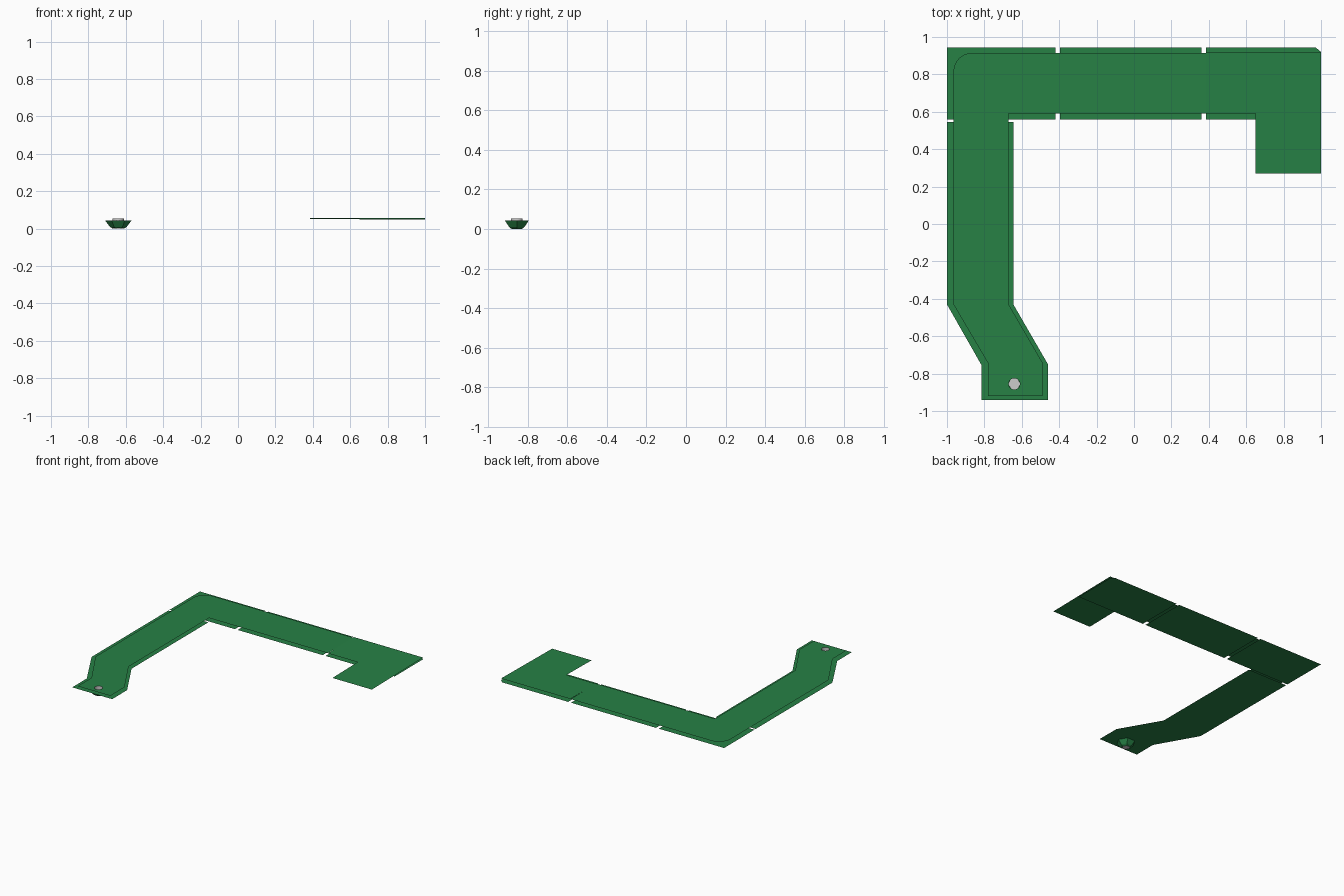
import bpy, bmesh, math

if "Cube" in bpy.data.objects:
    bpy.data.objects.remove(bpy.data.objects["Cube"])

green = bpy.data.materials.new("felt_green")
green.diffuse_color = (0.02, 0.22, 0.06, 1)
green.use_nodes = True
green.node_tree.nodes["Principled BSDF"].inputs["Base Color"].default_value = green.diffuse_color

LOW, TOP = 0.043, 0.054
HOLE = (-0.64, -0.855)


def ring(r, n, turn=0.0):
    return [(HOLE[0] + r * math.cos(turn + i * math.tau / n),
             HOLE[1] + r * math.sin(turn + i * math.tau / n)) for i in range(n)]


def finish(bm, name, mat):
    me = bpy.data.meshes.new(name)
    bm.to_mesh(me)
    bm.free()
    ob = bpy.data.objects.new(name, me)
    bpy.context.collection.objects.link(ob)
    if mat:
        me.materials.append(mat)
    return ob


def sheet(name, outline, z, hole=None):
    """Thin upward-facing sheet from an outline, optionally with a hole."""
    bm = bmesh.new()
    if hole:
        edges = []
        for loop in (outline, hole):
            vs = [bm.verts.new((x, y, z)) for x, y in loop]
            edges += [bm.edges.new((vs[i], vs[(i + 1) % len(vs)])) for i in range(len(vs))]
        bmesh.ops.triangle_fill(bm, use_beauty=True, edges=edges, normal=(0, 0, 1))
    else:
        bm.faces.new([bm.verts.new((x, y, z)) for x, y in outline])
    bm.normal_update()
    for f in bm.faces:
        if f.normal.z < 0:
            f.normal_flip()
    return finish(bm, name, green)


def tube(name, n, levels, mat, cap=False, smooth=False):
    """Stack of rings around the hole; levels are (radius, z)."""
    bm = bmesh.new()
    rows = [[bm.verts.new((x, y, z)) for x, y in ring(r, n)] for r, z in levels]
    for a, b in zip(rows, rows[1:]):
        for i in range(n):
            j = (i + 1) % n
            f = bm.faces.new((a[i], a[j], b[j], b[i]))
            f.smooth = smooth
    if cap:
        bm.faces.new(rows[0])
    return finish(bm, name, mat)


# border tiles
hole = ring(0.03, 24)
sheet("border_hole_lane", [(-1, 0.545), (-1, -0.43), (-0.815, -0.755), (-0.815, -0.94),
                           (-0.46, -0.94), (-0.46, -0.75), (-0.645, -0.43), (-0.645, 0.545)],
      LOW, hole)
for name, x0, x1 in (("border_corner", -1, -0.42), ("border_straight", -0.395, 0.36)):
    sheet(name, [(x0, 0.56), (x1, 0.56), (x1, 0.945), (x0, 0.945)], LOW)
sheet("border_start", [(0.385, 0.56), (1, 0.56), (1, 0.92), (0.97, 0.945), (0.385, 0.945)], LOW)

# playing surface with rounded outer corner
arc = [(-0.865 - 0.1 * math.sin(t), 0.815 + 0.1 * math.cos(t))
       for t in (i * math.pi / 16 for i in range(9))]
sheet("felt_lane", [(-0.965, -0.43), (-0.78, -0.745), (-0.78, -0.92), (-0.49, -0.92),
                    (-0.49, -0.74), (-0.67, -0.43), (-0.67, 0.59), (0.385, 0.59),
                    (0.385, 0.915)] + arc, TOP, hole)

# start area, very slightly rising to the back
start = sheet("felt_start", [(0.385, 0.59), (0.65, 0.59), (0.65, 0.27), (1, 0.27),
                             (1, 0.92), (0.385, 0.92)], TOP)
for v in start.data.vertices:
    v.co.z = 0.048 + 0.009 * (v.co.y - 0.27) / 0.65

# cup: hexagonal funnel under the lane and the grey liner
tube("cup_funnel", 6, [(0.03, 0.0), (0.045, 0.01), (0.07, LOW)], green)
tube("cup_liner", 24, [(0.03, 0.002), (0.03, TOP)], None, cap=True, smooth=True)
